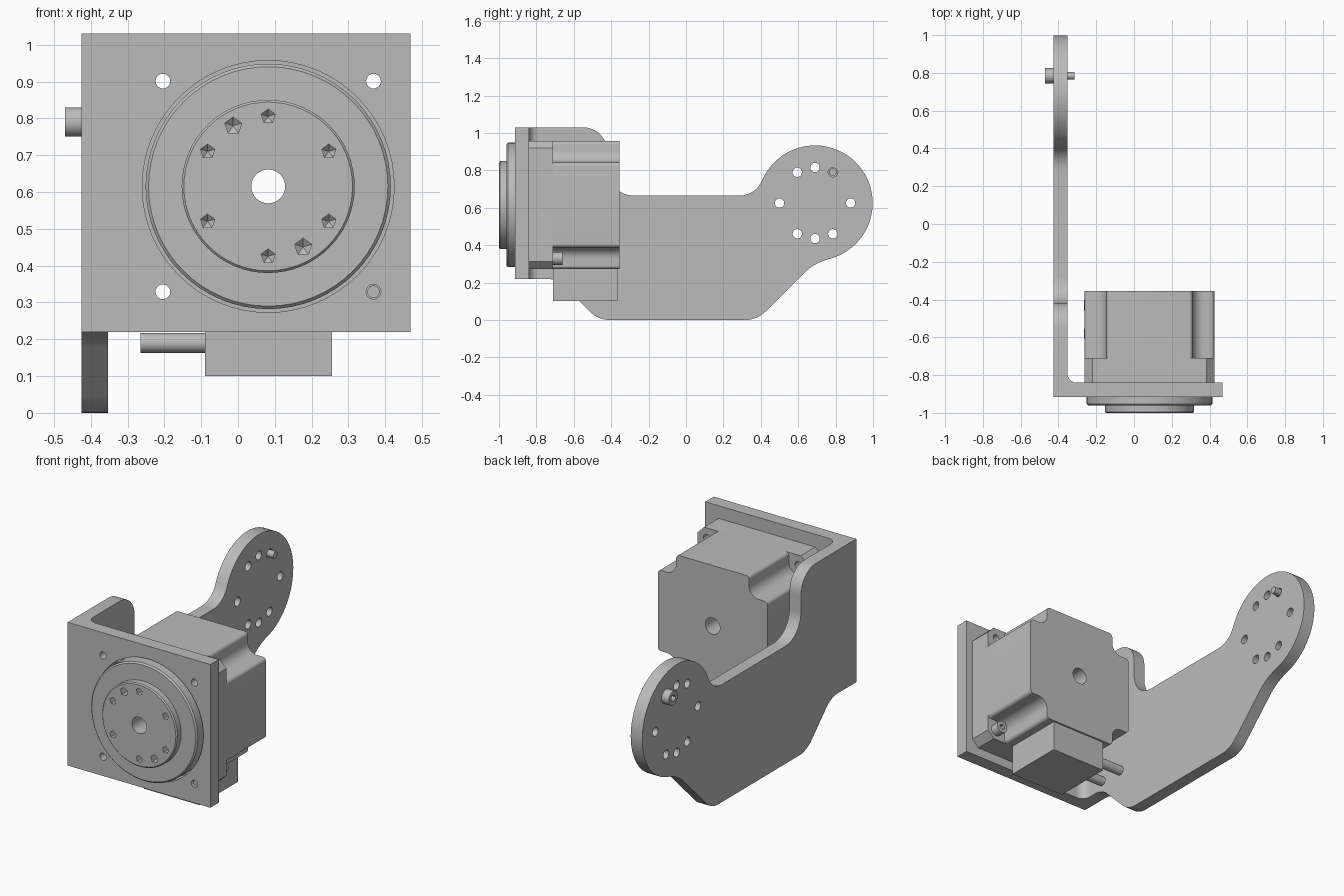
import bpy, bmesh
from math import sin, cos, tan, radians, tau
from mathutils import Vector

cube = bpy.data.objects.get("Cube")
if cube:
    bpy.data.objects.remove(cube, do_unlink=True)

grey = bpy.data.materials.new("machined grey")
grey.use_nodes = True
COLOUR = (0.5, 0.5, 0.5, 1)
grey.diffuse_color = COLOUR
grey.node_tree.nodes["Principled BSDF"].inputs["Base Color"].default_value = COLOUR


def circle(u, v, r, n=48, turn=0.0):
    return [(u + r * cos(tau * i / n + turn), v + r * sin(tau * i / n + turn)) for i in range(n)]


def rounded(corners, steps=8):
    """Outline from (u, v, radius) corners, each replaced by a fillet arc."""
    out = []
    for i, (u, v, r) in enumerate(corners):
        p = Vector((u, v))
        if r == 0:
            out.append((u, v))
            continue
        a = (Vector(corners[i - 1][:2]) - p).normalized()
        b = (Vector(corners[(i + 1) % len(corners)][:2]) - p).normalized()
        half = a.angle(b) / 2
        centre = p + (a + b).normalized() * (r / sin(half))
        start, end = p + a * (r / tan(half)) - centre, p + b * (r / tan(half)) - centre
        sweep = end.angle_signed(start)
        for k in range(steps + 1):
            t = sweep * k / steps
            out.append((centre.x + start.x * cos(t) - start.y * sin(t),
                        centre.y + start.x * sin(t) + start.y * cos(t)))
    return out


def loft(name, axis, *sections):
    """Solid through (position, outline) sections along an axis."""
    place = {"x": lambda t, u, v: (t, u, v), "y": lambda t, u, v: (u, t, v),
             "z": lambda t, u, v: (u, v, t)}[axis]
    bm = bmesh.new()
    rings = [[bm.verts.new(place(t, u, v)) for u, v in pts] for t, pts in sections]
    for lo, hi in zip(rings, rings[1:]):
        for i in range(len(lo)):
            bm.faces.new((lo[i - 1], lo[i], hi[i], hi[i - 1]))
    bm.faces.new(rings[0])
    bm.faces.new(rings[-1])
    bmesh.ops.recalc_face_normals(bm, faces=bm.faces)
    mesh = bpy.data.meshes.new(name)
    bm.to_mesh(mesh)
    bm.free()
    mesh.materials.append(grey)
    ob = bpy.data.objects.new(name, mesh)
    bpy.context.collection.objects.link(ob)
    return ob


def combine(ob, others, operation="DIFFERENCE"):
    """Apply a boolean with each helper solid, then discard the helper."""
    for other in others:
        mod = ob.modifiers.new("cut", "BOOLEAN")
        mod.operation, mod.solver, mod.object = operation, "EXACT", other
        bpy.context.view_layer.update()
        done = bpy.data.meshes.new_from_object(ob.evaluated_get(bpy.context.evaluated_depsgraph_get()))
        ob.modifiers.clear()
        ob.data = done
        bpy.data.objects.remove(other, do_unlink=True)


def drill(axis, u, v, r, a, b, n=24):
    return loft("drill", axis, (a, circle(u, v, r, n)), (b, circle(u, v, r, n)))


def screw(name, axis, u, v, r, top, seat, tip):
    """Socket-head screw: cylindrical head with a hexagonal recess, and a shank."""
    head = loft(name, axis, (top, circle(u, v, r, 24)), (seat, circle(u, v, r, 24)))
    over, depth = top + (top - seat) * 0.2, top + (seat - top) * 0.6
    combine(head, [drill(axis, u, v, r * 0.5, over, depth, 6)])
    drill(axis, u, v, r * 0.5, seat + (top - seat) * 0.1, tip, 16).name = name + "_shank"


CX, CZ = 0.082, 0.615          # motor axis
BOLT = 0.286                   # mounting hole offset
HY, HZ, HR = 0.69, 0.625, 0.308  # round end of the arm

# Side arm: outline in y, z with a round end
round_end = [(HY + HR * cos(radians(a)), HZ + HR * sin(radians(a)), 0) for a in range(157, -76, -4)]
outline = rounded([(-0.915, 0.22, 0), (-0.915, 1.03, 0), (-0.42, 1.03, 0.13), (-0.42, 0.665, 0.14),
                   (0.3725, 0.665, 0.13)] + round_end +
                  [(0.685, 0.305, 0.3), (0.38, 0, 0.15), (-0.47, 0, 0.15), (-0.69, 0.22, 0.14)])
bracket = loft("bracket", "x", (-0.425, outline), (-0.353, outline))

# Front plate with an inner fillet against the arm
plate = rounded([(-0.39, -0.915, 0), (0.468, -0.915, 0), (0.468, -0.84, 0),
                 (-0.353, -0.84, 0.05), (-0.353, -0.75, 0), (-0.39, -0.75, 0)])
combine(bracket, [loft("plate", "z", (0.22, plate), (1.03, plate))], "UNION")

# Holes in the bracket
corners = [(CX + sx * BOLT, CZ + sz * BOLT) for sx in (-1, 1) for sz in (-1, 1)]
cuts = [drill("y", x, z, 0.02, -1, -0.8) for x, z in corners]
cuts.append(drill("y", CX, CZ, 0.342, -1, -0.8, 64))
for a in (0, 60, 90, 120, 180, 240, 270, 300):
    cuts.append(drill("x", HY + 0.19 * cos(radians(a)), HZ + 0.19 * sin(radians(a)), 0.025, -0.5, -0.3))
combine(bracket, cuts)


def square(half, cut):
    """Motor outline: a square with cut corners, in x, z."""
    pts = []
    for k in range(4):
        c, s = round(cos(tau * k / 4)), round(sin(tau * k / 4))
        for u, v, r in cut(half):
            pts.append((CX + u * c - v * s, CZ + u * s + v * c, r))
    return rounded(pts)


# Motor flange with chamfered corners
flange_outline = square(0.343, lambda h: [(h, h - 0.04, 0), (h - 0.04, h, 0)])
flange = loft("motor_flange", "y", (-0.84, flange_outline), (-0.71, flange_outline))
combine(flange, [drill("y", x, z, 0.02, -0.9, -0.6) for x, z in corners] +
        [drill("y", CX, CZ, 0.046, -0.9, -0.6, 32)])

# Motor body with notched corners
body_outline = square(0.343, lambda h: [(h, h - 0.115, 0.02), (h - 0.115, h - 0.115, 0.06), (h - 0.115, h, 0.02)])
body = loft("motor_body", "y", (-0.71, body_outline), (-0.355, body_outline))
combine(body, [drill("y", CX, CZ, 0.046, -0.8, -0.3, 32)])

# Output hub: two stepped discs with softened rims
hub = loft("output_hub", "y", *[(y, circle(CX, CZ, r, 64)) for y, r in (
    (-0.84, 0.333), (-0.952, 0.333), (-0.96, 0.325), (-0.9601, 0.235), (-0.994, 0.235), (-1.0, 0.229))])
cuts = [drill("y", CX, CZ, 0.046, -1.1, -0.8, 32)]
for a in (30, 90, 120, 150, 210, 270, 300, 330):
    x, z = CX + 0.19 * cos(radians(a)), CZ + 0.19 * sin(radians(a))
    r = 0.024 if a in (120, 300) else 0.02
    cuts.append(loft("blind_hole", "y", (-1.1, circle(x, z, r, 5, 1.57)), (-0.94, circle(x, z, r, 5, 1.57)),
                     (-0.925, circle(x, z, 0.002, 5, 1.57))))
combine(hub, cuts)

# Connector block under the motor, with two cable stubs
block = [(-0.09, 0.10), (0.255, 0.10), (0.255, 0.272), (-0.09, 0.272)]
loft("connector_block", "y", (-0.71, block), (-0.365, block))
for side, y in (("front", -0.58), ("rear", -0.43)):
    drill("x", y, 0.19, 0.027, -0.265, -0.09).name = side + "_cable_stub"

# Screws
screw("flange_screw", "y", CX + BOLT, CZ - BOLT, 0.034, -0.66, -0.71, -0.90)
screw("arm_screw", "x", HY + 0.095, HZ + 0.165, 0.04, -0.47, -0.425, -0.315)

# Smooth curved walls, keep edges sharp
bpy.ops.object.select_all(action="DESELECT")
for ob in bpy.context.scene.objects:
    if ob.type == "MESH" and ob.data.materials and ob.data.materials[0] == grey:
        ob.select_set(True)
        bpy.context.view_layer.objects.active = ob
bpy.ops.object.shade_smooth_by_angle(angle=radians(30))
